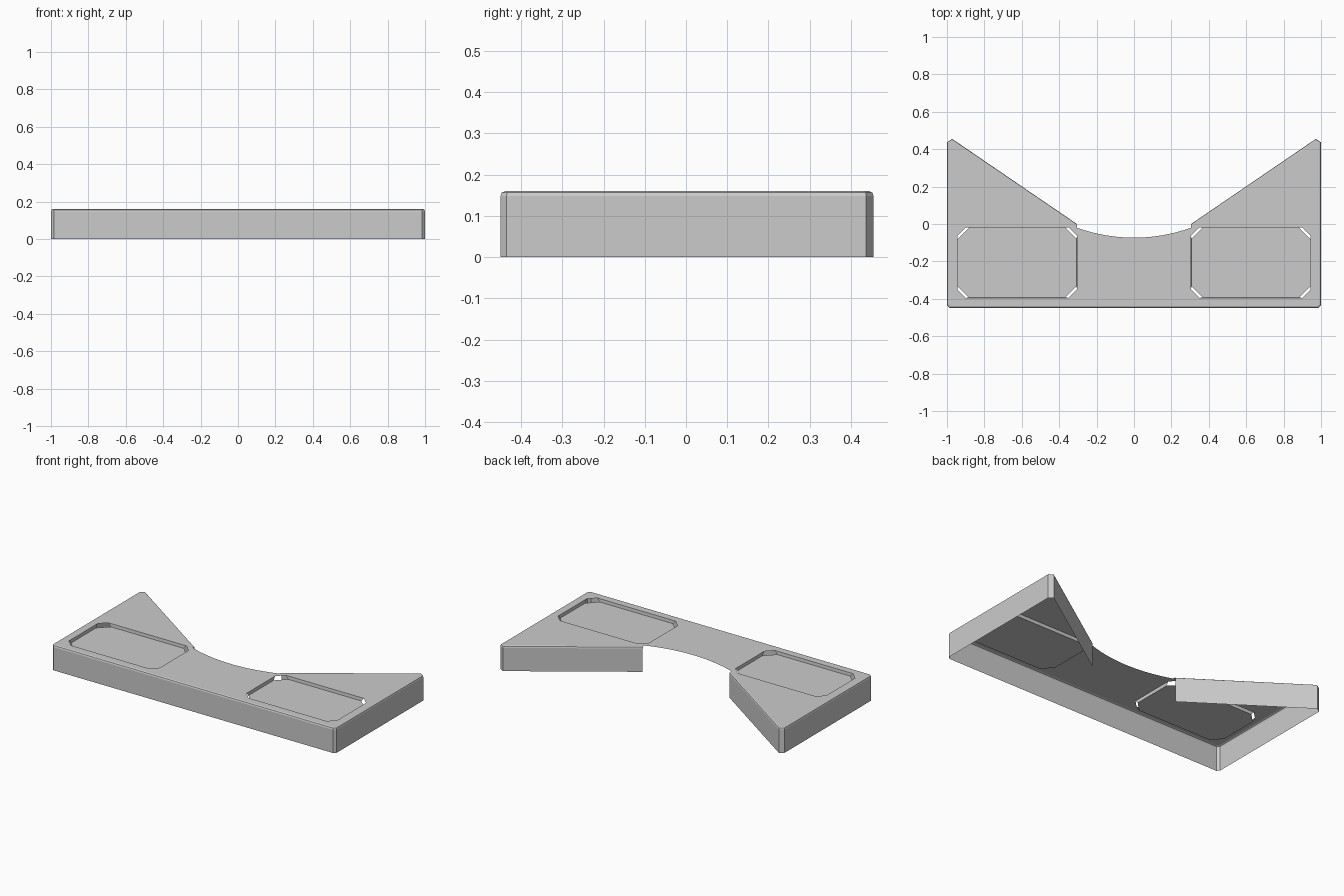
import bpy, bmesh, math
from mathutils import Vector

if "Cube" in bpy.data.objects:
    bpy.data.objects.remove(bpy.data.objects["Cube"])

H = 0.16        # top height
ARC_Y, ARC_X, SAG = -0.02, 0.305, 0.053


def finish(bm, name):
    bmesh.ops.recalc_face_normals(bm, faces=bm.faces)
    # make the large flat faces look upward
    if sum(f.normal.z * f.calc_area() for f in bm.faces) < 0:
        bmesh.ops.reverse_faces(bm, faces=bm.faces)
    me = bpy.data.meshes.new(name)
    bm.to_mesh(me)
    bm.free()
    ob = bpy.data.objects.new(name, me)
    bpy.context.collection.objects.link(ob)
    return ob


def mirrored(pts):
    """Extend a right-hand chain with its mirror image on the left."""
    return pts + [(-x, y) for x, y in reversed(pts)]


def octagon(x0, x1, y0, y1, c):
    return [(x0 + c, y0), (x1 - c, y0), (x1, y0 + c), (x1, y1 - c),
            (x1 - c, y1), (x0 + c, y1), (x0, y1 - c), (x0, y0 + c)]


def ring(bm, pts, z):
    return [bm.verts.new((x, y, z)) for x, y in pts]


def loop_edges(bm, vs):
    out = []
    for a, b in zip(vs, vs[1:] + vs[:1]):
        out.append(bm.edges.get((a, b)) or bm.edges.new((a, b)))
    return out


# Outer shell: walls, rounded rim, top with two openings and a curved neck cut
outer = mirrored([(0.305, 0.0), (0.972, 0.455), (1.0, 0.437),
                  (1.0, -0.435), (0.985, -0.45)])
inner = mirrored([(0.305, -0.008), (0.972, 0.445), (0.991, 0.432),
                  (0.991, -0.431), (0.982, -0.439)])
HOLE = (0.305, 0.945, -0.395, -0.018)


def blend(t):
    return [tuple(Vector(a).lerp(Vector(b), t)) for a, b in zip(outer, inner)]


bm = bmesh.new()
rings = [ring(bm, blend(t), z) for t, z in
         ((0, 0), (0, H - 0.012), (0.3, H - 0.0035), (1, H))]
for lo, hi in zip(rings, rings[1:]):
    for i in range(len(lo) - 1):
        bm.faces.new((lo[i], lo[i + 1], hi[i + 1], hi[i]))

# Neck cut arc, left to right
R = (ARC_X ** 2 + SAG ** 2) / (2 * SAG)
half = math.asin(ARC_X / R)
N = 20
arc = []
for i in range(N + 1):
    a = -half + 2 * half * i / N
    arc.append((R * math.sin(a), ARC_Y - SAG + R * (1 - math.cos(a))))

edges = loop_edges(bm, rings[-1] + ring(bm, arc, H))
for s in (1, -1):
    hole = [(s * x, y) for x, y in octagon(*HOLE, 0.045)]
    edges += loop_edges(bm, ring(bm, hole, H))
bmesh.ops.triangle_fill(bm, use_beauty=True, use_dissolve=False,
                        edges=edges, normal=(0, 0, 1))
finish(bm, "desk_shell")

# Recessed panels: floor with larger corner cuts, walls on straight sides only
for s, name in ((1, "recess_panel_right"), (-1, "recess_panel_left")):
    bm = bmesh.new()
    rim = ring(bm, [(s * x, y) for x, y in octagon(*HOLE, 0.045)], H)
    x0, x1, y0, y1 = HOLE
    e = 0.002
    low = octagon(x0 + e, x1 - e, y0 + e, y1 - e, 0.06)
    floor = ring(bm, [(s * x, y) for x, y in low], H - 0.02)
    bm.faces.new(floor)
    for i in range(0, 8, 2):
        bm.faces.new((rim[i], rim[i + 1], floor[i + 1], floor[i]))
    finish(bm, name)
